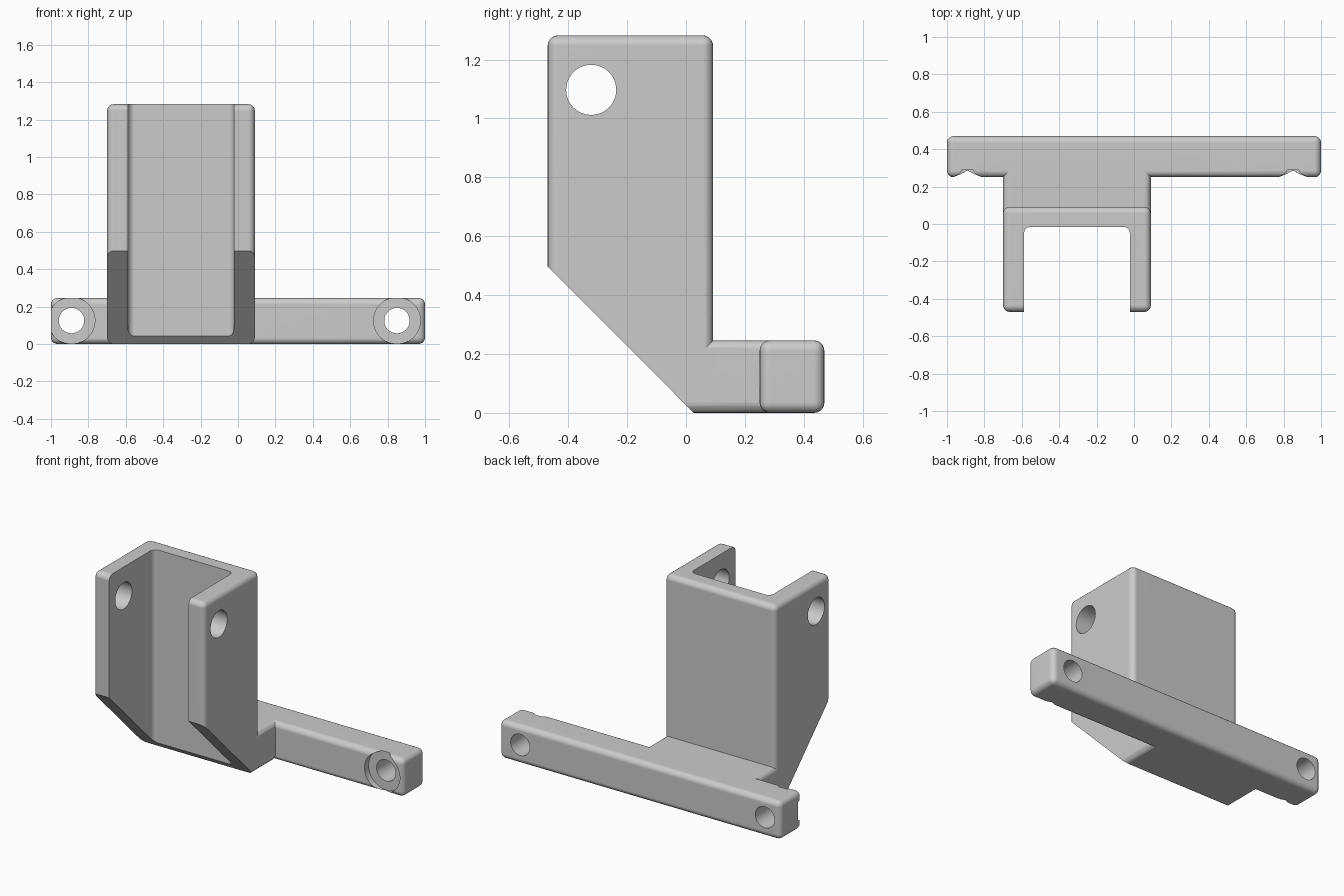
import bpy, bmesh, math
from mathutils import Matrix, Vector

cube = bpy.data.objects.get("Cube")
if cube:
    bpy.data.objects.remove(cube, do_unlink=True)

grey = bpy.data.materials.new("plain grey")
grey.use_nodes = True
colour = (0.6, 0.6, 0.6, 1)
grey.diffuse_color = colour
grey.node_tree.nodes["Principled BSDF"].inputs["Base Color"].default_value = colour

FILLET = 0.035


def finish(name, bm):
    bmesh.ops.recalc_face_normals(bm, faces=bm.faces)
    mesh = bpy.data.meshes.new(name)
    bm.to_mesh(mesh)
    bm.free()
    mesh.materials.append(grey)
    ob = bpy.data.objects.new(name, mesh)
    bpy.context.collection.objects.link(ob)
    return ob


def rounded_box(name, low, high):
    low, high = Vector(low), Vector(high)
    bm = bmesh.new()
    bmesh.ops.create_cube(bm, size=1)
    for v in bm.verts:
        v.co = Vector([(l + h) / 2 + c * (h - l) for l, h, c in zip(low, high, v.co)])
    bmesh.ops.bevel(bm, geom=bm.edges[:], offset=FILLET, segments=5,
                    profile=0.5, affect='EDGES')
    return finish(name, bm)


def rod(name, centre, axis, radius, length):
    bm = bmesh.new()
    turn = Vector((0, 0, 1)).rotation_difference(Vector(axis)).to_matrix().to_4x4()
    bmesh.ops.create_cone(bm, cap_ends=True, segments=48, radius1=radius, radius2=radius,
                          depth=length, matrix=Matrix.Translation(centre) @ turn)
    return finish(name, bm)


def prism(name, profile, x0, x1):
    # side profile in (y, z), extruded along x
    bm = bmesh.new()
    face = bm.faces.new([bm.verts.new((x0, y, z)) for y, z in profile])
    new = bmesh.ops.extrude_face_region(bm, geom=[face])["geom"]
    bmesh.ops.translate(bm, vec=(x1 - x0, 0, 0),
                        verts=[g for g in new if isinstance(g, bmesh.types.BMVert)])
    return finish(name, bm)


def combine(target, tool, operation):
    mod = target.modifiers.new(operation.lower(), 'BOOLEAN')
    mod.operation = operation
    mod.solver = 'EXACT'
    mod.object = tool
    tool.hide_render = True
    bpy.context.view_layer.objects.active = target
    bpy.ops.object.modifier_apply(modifier=mod.name)
    bpy.data.objects.remove(tool, do_unlink=True)


# Upright channel, neck and cross bar
LEFT, RIGHT = -0.70, 0.09
bracket = rounded_box("mounting_bracket", (LEFT, -0.47, 0), (RIGHT, 0.092, 1.282))
combine(bracket, rounded_box("neck", (LEFT, -0.2, 0), (RIGHT, 0.40, 0.246)), 'UNION')
combine(bracket, rounded_box("cross_bar", (-1, 0.25, 0), (1, 0.47, 0.246)), 'UNION')

# Sloped underside
combine(bracket, prism("slope_cutter", [(-0.47 - 0.4, 0.9), (0.425, -0.4), (-0.87, -0.4)],
                       -1.5, 1.5), 'DIFFERENCE')

# Open pocket between the two arms
combine(bracket, rounded_box("pocket_cutter", (-0.588, -0.8, -0.3), (-0.022, -0.015, 1.6)),
        'DIFFERENCE')

# Pin hole through both arms
combine(bracket, rod("pin_cutter", (-0.3, -0.322, 1.097), (1, 0, 0), 0.085, 2), 'DIFFERENCE')

# Counterbored screw holes in the bar
for x in (-0.89, 0.85):
    combine(bracket, rod("screw_cutter", (x, 0.36, 0.125), (0, 1, 0), 0.068, 0.6), 'DIFFERENCE')
    combine(bracket, rod("counterbore_cutter", (x, 0.19, 0.125), (0, 1, 0), 0.125, 0.2),
            'DIFFERENCE')

# Smooth fillets, crisp flats
bpy.ops.object.select_all(action='DESELECT')
bracket.select_set(True)
bpy.context.view_layer.objects.active = bracket
bpy.ops.object.shade_smooth_by_angle(angle=math.radians(30))
weighted = bracket.modifiers.new("even_flats", 'WEIGHTED_NORMAL')
weighted.keep_sharp = True
